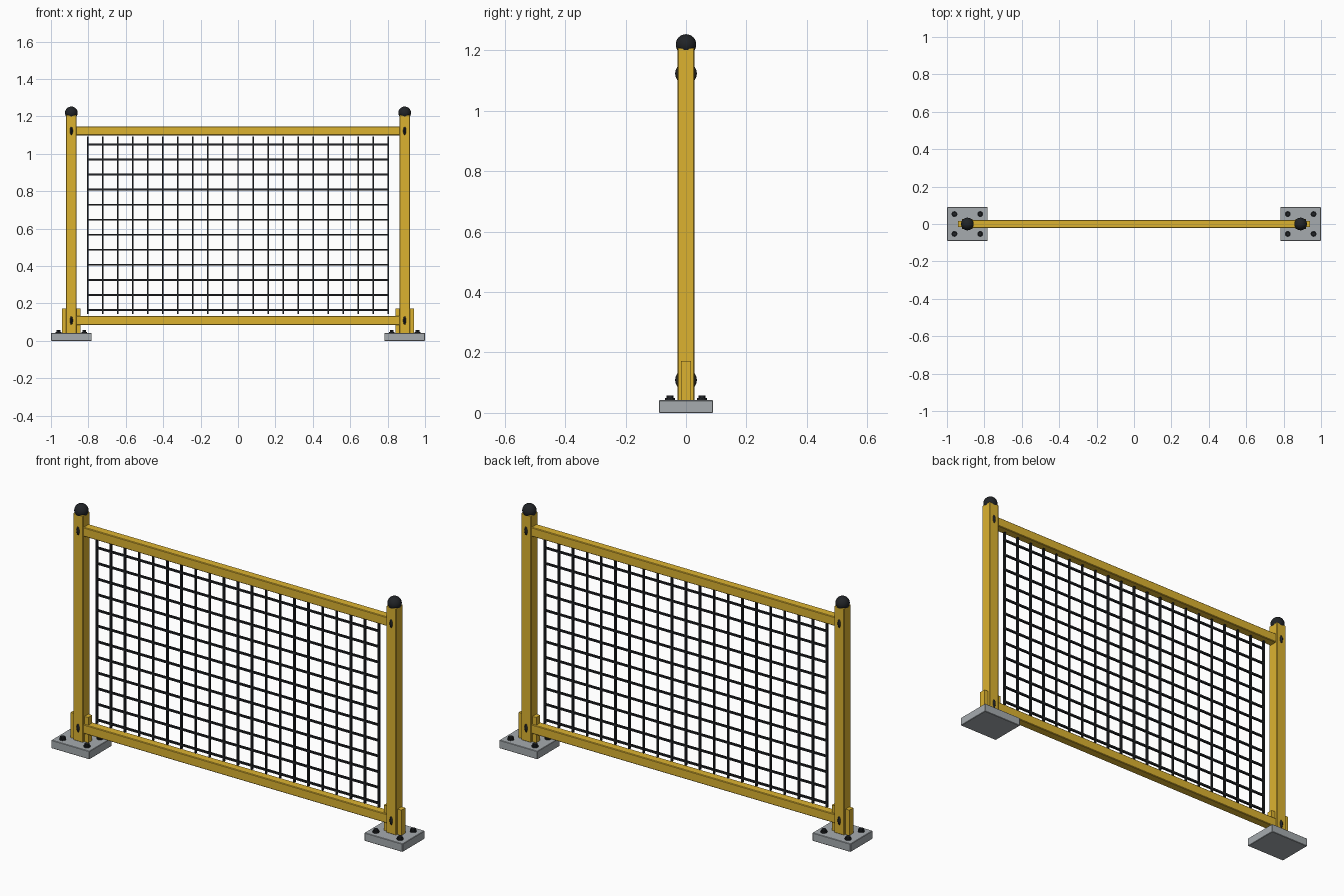
import bpy
from math import radians

if "Cube" in bpy.data.objects:
    bpy.data.objects.remove(bpy.data.objects["Cube"])


def material(name, rgb):
    m = bpy.data.materials.new(name)
    m.diffuse_color = (*rgb, 1)
    m.use_nodes = True
    m.node_tree.nodes["Principled BSDF"].inputs["Base Color"].default_value = m.diffuse_color
    return m


YELLOW = material("yellow_paint", (0.72, 0.45, 0.03))
BLACK = material("black", (0.015, 0.017, 0.02))
GREY = material("steel_grey", (0.38, 0.41, 0.43))


def finish(name, mat, bevel=0):
    o = bpy.context.object
    o.name = name
    o.data.materials.append(mat)
    if bevel:
        b = o.modifiers.new("bevel", 'BEVEL')
        b.width = bevel
        b.segments = 1
    return o


def box(name, centre, size, mat, bevel=0):
    bpy.ops.mesh.primitive_cube_add(size=1, location=centre)
    bpy.context.object.scale = size
    bpy.ops.object.transform_apply(location=False, rotation=False, scale=True)
    return finish(name, mat, bevel)


def ball(name, centre, radii, mat):
    bpy.ops.mesh.primitive_uv_sphere_add(segments=20, ring_count=12, radius=1, location=centre)
    bpy.context.object.scale = radii
    bpy.ops.object.transform_apply(location=False, rotation=False, scale=True)
    bpy.ops.object.shade_smooth_by_angle(angle=radians(40))
    return finish(name, mat)


def disc(name, centre, radius, height, sides, mat):
    bpy.ops.mesh.primitive_cylinder_add(vertices=sides, radius=radius, depth=height, location=centre)
    return finish(name, mat)


POST_X, TOP_Z, LOW_Z = 0.891, 1.123, 0.109

for side, s in (("left", -1), ("right", 1)):
    x = s * POST_X
    # foot plate, socket and post
    box(f"{side}_foot_plate", (x, 0, 0.021), (0.217, 0.18, 0.042), GREY, 0.002)
    box(f"{side}_socket", (x, 0, 0.105), (0.1, 0.032, 0.134), YELLOW)
    box(f"{side}_post", (x, 0, 0.624), (0.056, 0.056, 1.168), YELLOW, 0.003)
    ball(f"{side}_post_cap", (x, 0, 1.219), (0.034, 0.034, 0.034), BLACK)
    # rail bolts that show through the post faces
    for level, z in (("top", TOP_Z), ("lower", LOW_Z)):
        ball(f"{side}_{level}_rail_bolt", (x, 0, z), (0.013, 0.036, 0.036), BLACK)
    # anchor bolts
    for dx in (-0.069, 0.069):
        for dy in (-0.053, 0.053):
            disc(f"{side}_anchor_washer", (x + dx, dy, 0.044), 0.016, 0.009, 12, BLACK)
            disc(f"{side}_anchor_bolt", (x + dx, dy, 0.050), 0.012, 0.016, 6, BLACK)

# rails
for level, z in (("top", TOP_Z), ("lower", LOW_Z)):
    box(f"{level}_rail", (0, 0, z), (1.74, 0.044, 0.047), YELLOW, 0.003)

# wire mesh infill
for i in range(21):
    box("vertical_wire", (-0.803 + 0.0803 * i, 0, 0.619), (0.008, 0.011, 0.948), BLACK)
for i in range(12):
    box("horizontal_wire", (0, 0, 0.165 + 0.0805 * i), (1.616, 0.010, 0.009), BLACK)
